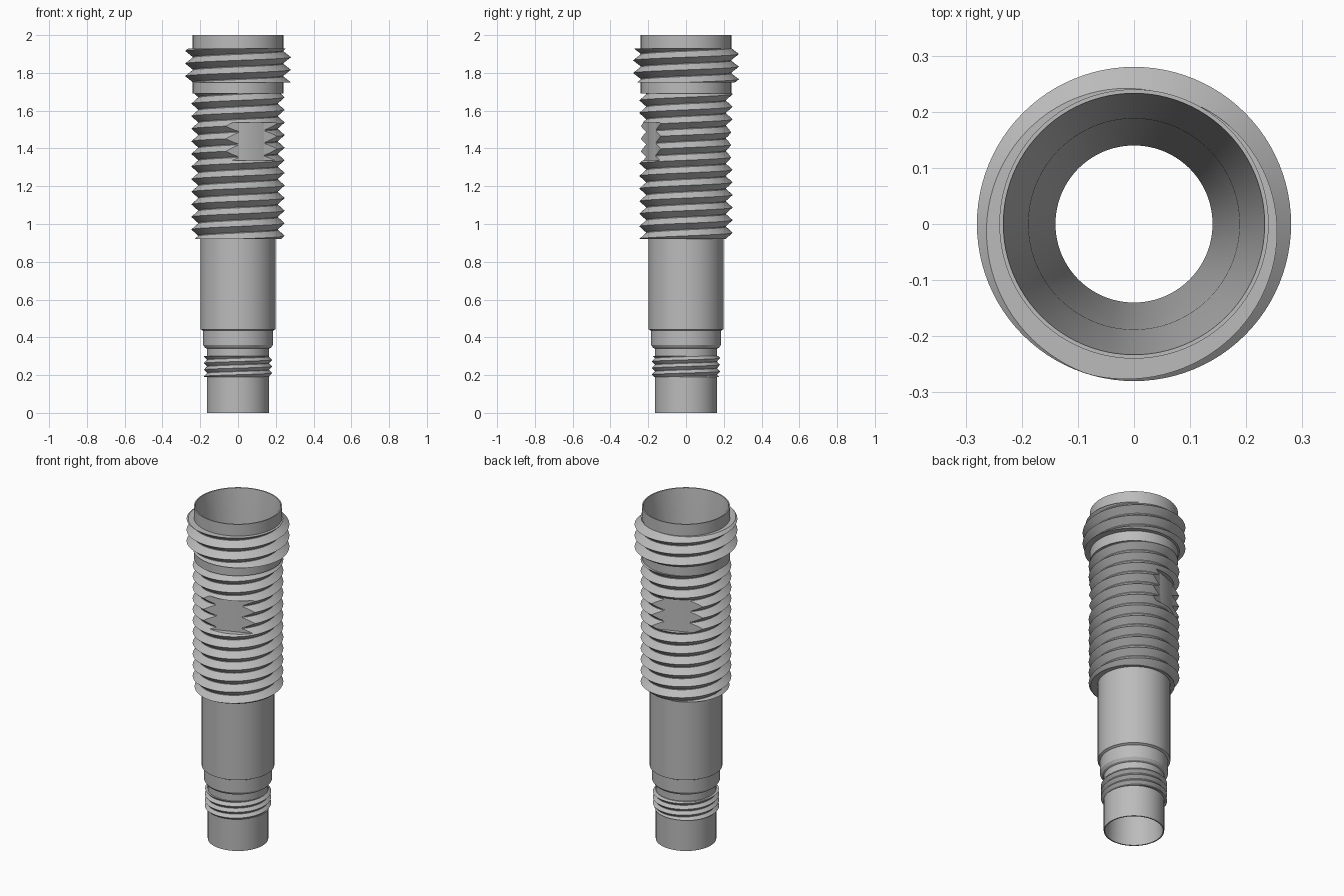
import bpy, bmesh, math
from mathutils import Matrix

if "Cube" in bpy.data.objects:
    bpy.data.objects.remove(bpy.data.objects["Cube"])

SEG = 96
TURN = 2 * math.pi

metal = bpy.data.materials.new("plain_grey_metal")
metal.use_nodes = True
GREY = (0.5, 0.5, 0.5, 1)
metal.diffuse_color = GREY
metal.node_tree.nodes["Principled BSDF"].inputs["Base Color"].default_value = GREY


def finish(bm, name):
    bmesh.ops.remove_doubles(bm, verts=bm.verts, dist=1e-5)
    bmesh.ops.dissolve_degenerate(bm, edges=bm.edges, dist=1e-6)
    bmesh.ops.recalc_face_normals(bm, faces=bm.faces)
    mesh = bpy.data.meshes.new(name)
    bm.to_mesh(mesh)
    bm.free()
    mesh.materials.append(metal)
    ob = bpy.data.objects.new(name, mesh)
    bpy.context.collection.objects.link(ob)
    return ob


def skin(bm, rings, closed):
    """Bridge rings of equal length; close the sweep or cap both ends."""
    loops = [[bm.verts.new(p) for p in ring] for ring in rings]
    n = len(loops[0])
    for i in range(len(loops) - (0 if closed else 1)):
        a, b = loops[i], loops[(i + 1) % len(loops)]
        for j in range(n):
            k = (j + 1) % n
            bm.faces.new((a[j], b[j], b[k], a[k]))
    if not closed:
        bm.faces.new(loops[0])
        bm.faces.new(loops[-1])


def polar(r, ang, z):
    return (r * math.cos(ang), r * math.sin(ang), z)


def lathe(name, profile):
    bm = bmesh.new()
    rings = [[polar(r, TURN * i / SEG, z) for r, z in profile] for i in range(SEG)]
    skin(bm, rings, True)
    return finish(bm, name)


def thread(name, root, crest, pitch, z0, z1, phase):
    """Right-handed V thread trimmed flat at z0 and z1; phase is a crest height at +x."""
    half = pitch * 0.47
    slope = (crest - root) / half
    first = math.floor((z0 - half - phase) / pitch * SEG)
    last = math.ceil((z1 + half - phase) / pitch * SEG)
    rings = []
    for i in range(first, last + 1):
        ang, zc = TURN * i / SEG, phase + pitch * i / SEG
        za, zb = max(zc - half, z0), min(zc + half, z1)
        if zb - za < 1e-4:
            continue
        zm = min(max(zc, za), zb)
        pts = [(root - 0.003, za)]
        pts += [(crest - abs(z - zc) * slope, z) for z in (za, zm, zb)]
        pts += [(root - 0.003, zb)]
        rings.append([polar(r, ang, z) for r, z in pts])
    bm = bmesh.new()
    skin(bm, rings, False)
    return finish(bm, name)


# Hollow stepped tube: outside from bottom to top, then the bore back down
tube = lathe("stepped_tube", [
    (0.165, 0), (0.165, 0.34), (0.175, 0.345), (0.185, 0.36), (0.185, 0.435),
    (0.198, 0.442), (0.198, 0.92), (0.212, 0.92), (0.212, 1.69),
    (0.24, 1.69), (0.24, 2),
    (0.233, 2), (0.188, 1.6), (0.17, 1.0), (0.14, 0.4), (0.158, 0)])

# Three external threads
main = thread("main_thread", 0.212, 0.247, 0.0667, 0.92, 1.69, 1.671)
upper = thread("upper_thread", 0.24, 0.28, 0.0667, 1.75, 1.93, 1.883)
lower = thread("lower_thread", 0.165, 0.181, 0.035, 0.19, 0.30, 0.281)

# Pair of opposite spanner flats cut across the main thread
bm = bmesh.new()
for side in (-1, 1):
    move = Matrix.Rotation(math.radians(21), 4, "Z") @ Matrix.Translation((0, side * 0.3, 1.437))
    bmesh.ops.create_cube(bm, size=1, matrix=move @ Matrix.Diagonal((0.5, 0.2, 0.2, 1)))
cutter = finish(bm, "flat_cutter")
cutter.hide_render = True

for ob in (tube, main):
    mod = ob.modifiers.new("spanner_flats", "BOOLEAN")
    mod.operation, mod.solver, mod.object = "DIFFERENCE", "EXACT", cutter
    bpy.context.view_layer.objects.active = ob
    bpy.ops.object.modifier_apply(modifier=mod.name)
bpy.data.objects.remove(cutter)

# Smooth round walls with crisp thread edges
bpy.ops.object.select_all(action="DESELECT")
for ob in (tube, main, upper, lower):
    ob.select_set(True)
bpy.context.view_layer.objects.active = tube
bpy.ops.object.shade_smooth_by_angle(angle=math.radians(25))
